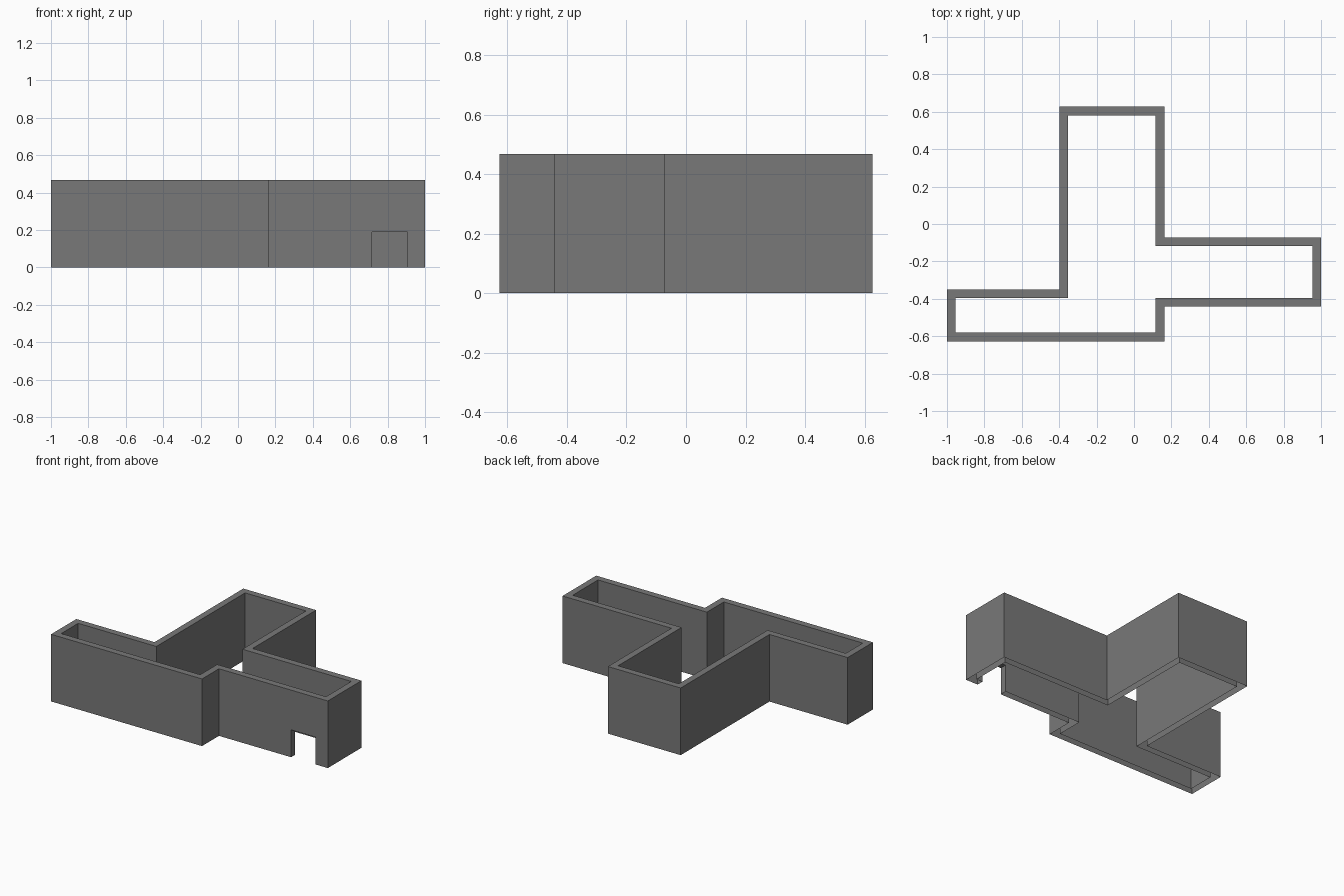
import bpy, bmesh
from mathutils import Vector

if "Cube" in bpy.data.objects:
    bpy.data.objects.remove(bpy.data.objects["Cube"])

HEIGHT, WALL = 0.467, 0.046

# Outer footprint, counter-clockwise
OUTLINE = [(-1, -0.627), (0.162, -0.627), (0.162, -0.441), (1, -0.441), (1, -0.071),
           (0.162, -0.071), (0.162, 0.627), (-0.398, 0.627), (-0.398, -0.349), (-1, -0.349)]


def inset(points, d):
    """Move each right-angled corner inwards by d along both of its edges' normals."""
    pts = [Vector(p) for p in points]
    result = []
    for i, p in enumerate(pts):
        a = (p - pts[i - 1]).normalized()
        b = (pts[(i + 1) % len(pts)] - p).normalized()
        result.append(p + d * (Vector((-a.y, a.x)) + Vector((-b.y, b.x))))
    return result


def make_object(name, bm):
    bmesh.ops.recalc_face_normals(bm, faces=bm.faces)
    mesh = bpy.data.meshes.new(name)
    bm.to_mesh(mesh)
    bm.free()
    obj = bpy.data.objects.new(name, mesh)
    bpy.context.collection.objects.link(obj)
    return obj


# Wall ring: outer and inner loops at floor and top, bridged into a closed shell
bm = bmesh.new()
inner = inset(OUTLINE, WALL)
loops = [[bm.verts.new((p[0], p[1], z)) for p in pts]
         for pts, z in ((OUTLINE, 0), (OUTLINE, HEIGHT), (inner, HEIGHT), (inner, 0))]
n = len(OUTLINE)
for k in range(4):
    lo, hi = loops[k], loops[(k + 1) % 4]
    for i in range(n):
        j = (i + 1) % n
        bm.faces.new((lo[i], lo[j], hi[j], hi[i]))
walls = make_object("outer_walls", bm)

# Doorway through the front wall of the right wing
bm = bmesh.new()
bmesh.ops.create_cube(bm, size=1)
bmesh.ops.scale(bm, vec=(0.19, 0.12, 0.38), verts=bm.verts)
bmesh.ops.translate(bm, vec=(0.812, -0.42, 0), verts=bm.verts)
cutter = make_object("doorway_cutter", bm)
cutter.hide_render = True

cut = walls.modifiers.new("doorway", 'BOOLEAN')
cut.operation = 'DIFFERENCE'
cut.solver = 'EXACT'
cut.object = cutter
bpy.context.view_layer.objects.active = walls
bpy.ops.object.modifier_apply(modifier=cut.name)
bpy.data.objects.remove(cutter)

# The walls are open underneath
bm = bmesh.new()
bm.from_mesh(walls.data)
under = [f for f in bm.faces if all(v.co.z < 0.001 for v in f.verts)]
bmesh.ops.delete(bm, geom=under, context='FACES_ONLY')
bm.to_mesh(walls.data)
bm.free()

# Dark grey finish
grey = bpy.data.materials.new("dark_grey")
grey.diffuse_color = (0.19, 0.19, 0.19, 1)
grey.use_nodes = True
grey.node_tree.nodes["Principled BSDF"].inputs["Base Color"].default_value = grey.diffuse_color
walls.data.materials.clear()
walls.data.materials.append(grey)
